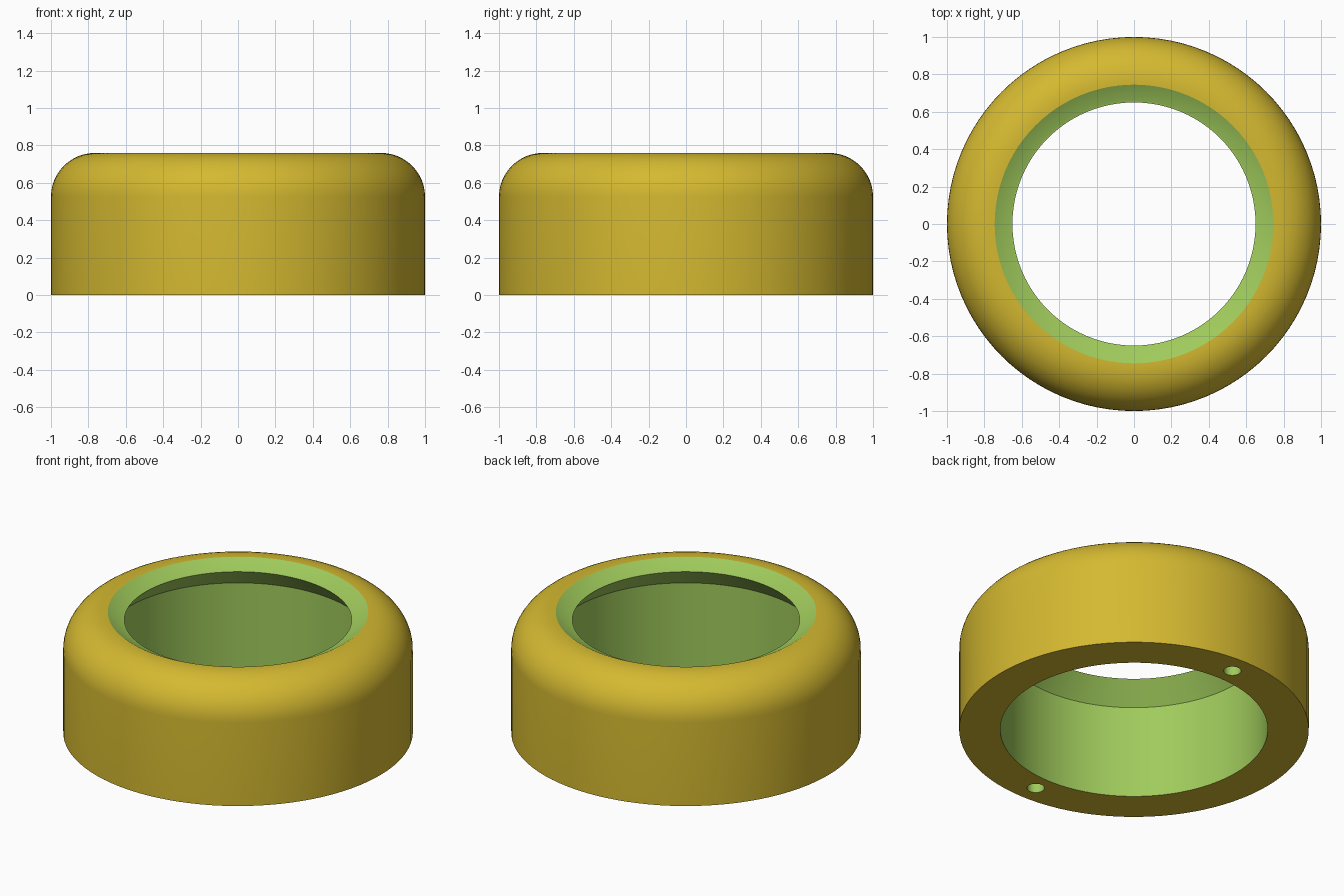
import bpy, bmesh, math

cube = bpy.data.objects.get("Cube")
if cube:
    bpy.data.objects.remove(cube, do_unlink=True)

SEGMENTS = 96


def make_material(name, colour):
    mat = bpy.data.materials.new(name)
    mat.use_nodes = True
    mat.diffuse_color = colour
    mat.node_tree.nodes["Principled BSDF"].inputs["Base Color"].default_value = colour
    return mat


yellow = make_material("mustard yellow", (0.66, 0.485, 0.03, 1))
green = make_material("leaf green", (0.352, 0.597, 0.107, 1))


def add_object(name, bm):
    bmesh.ops.recalc_face_normals(bm, faces=bm.faces)
    mesh = bpy.data.meshes.new(name)
    bm.to_mesh(mesh)
    bm.free()
    mesh.materials.append(yellow)
    mesh.materials.append(green)
    obj = bpy.data.objects.new(name, mesh)
    bpy.context.collection.objects.link(obj)
    return obj


# Ring cross-section: outer wall, rounded shoulder, then the bore from the top down
fillet = 0.235
height = 0.76
arc = [(1 - fillet + fillet * math.cos(a), height - fillet + fillet * math.sin(a))
       for a in (math.radians(7.5 * i) for i in range(13))]
outside = [(1, 0)] + arc + [(0.745, height)]
bore = [(0.66, 0.712), (0.65, 0.71), (0.765, 0.586), (0.765, 0)]
profile = outside + bore

# Revolve the section; the faces of the bore are green
bm = bmesh.new()
rings = []
for r, z in profile:
    rings.append([bm.verts.new((r * math.cos(t), r * math.sin(t), z))
                  for t in (math.tau * i / SEGMENTS for i in range(SEGMENTS))])
first_bore = len(outside) - 1
for k, ring in enumerate(rings):
    above = rings[(k + 1) % len(rings)]
    for i in range(SEGMENTS):
        j = (i + 1) % SEGMENTS
        face = bm.faces.new((ring[i], ring[j], above[j], above[i]))
        face.material_index = int(first_bore <= k < len(rings) - 1)
ring_body = add_object("ring_body", bm)

# Two blind screw holes in the underside
for side in (-1, 1):
    bm = bmesh.new()
    bmesh.ops.create_cone(bm, cap_ends=True, segments=32, radius1=0.05,
                          radius2=0.05, depth=0.8)
    bmesh.ops.translate(bm, verts=bm.verts, vec=(0, side * 0.875, 0))
    for face in bm.faces:
        face.material_index = 1
    cutter = add_object("screw_hole_cutter", bm)
    cutter.hide_render = True
    cut = ring_body.modifiers.new("screw hole", 'BOOLEAN')
    cut.operation = 'DIFFERENCE'
    cut.solver = 'EXACT'
    cut.object = cutter
    bpy.ops.object.select_all(action='DESELECT')
    bpy.context.view_layer.objects.active = ring_body
    ring_body.select_set(True)
    bpy.ops.object.modifier_apply(modifier=cut.name)
    bpy.data.objects.remove(cutter, do_unlink=True)

bpy.ops.object.shade_smooth_by_angle(angle=math.radians(25))
